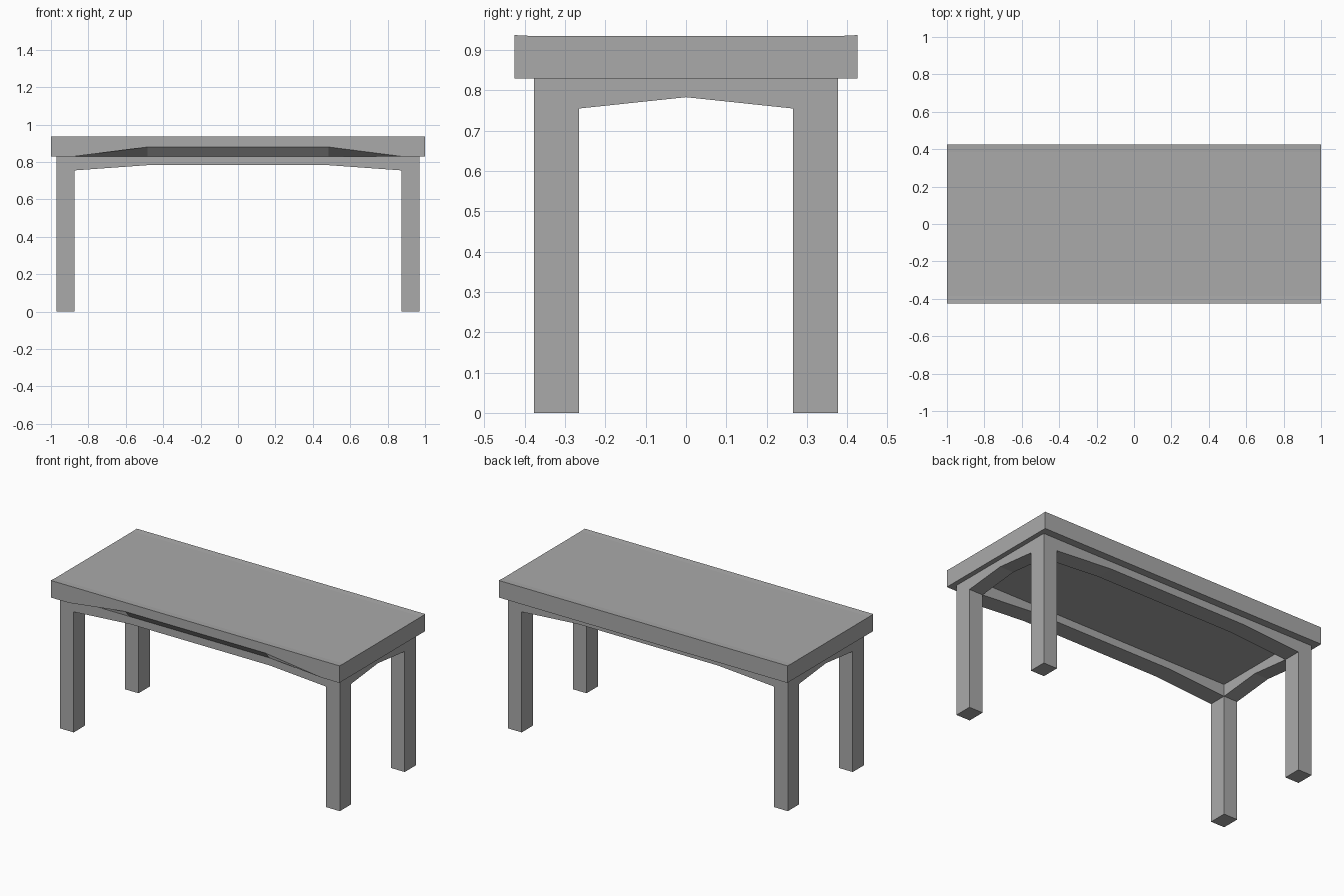
import bpy, bmesh

if "Cube" in bpy.data.objects:
    bpy.data.objects.remove(bpy.data.objects["Cube"], do_unlink=True)

# Plain grey finish
grey = bpy.data.materials.new("grey_finish")
grey.use_nodes = True
GREY = (0.40, 0.40, 0.40, 1)
grey.diffuse_color = GREY
grey.node_tree.nodes["Principled BSDF"].inputs["Base Color"].default_value = GREY


def loft(name, sections):
    """Skin a row of matching closed sections and cap both ends."""
    bm = bmesh.new()
    rings = [[bm.verts.new(p) for p in s] for s in sections]
    n = len(rings[0])
    for a, b in zip(rings, rings[1:]):
        for i in range(n):
            j = (i + 1) % n
            bm.faces.new((a[i], a[j], b[j], b[i]))
    bm.faces.new(rings[0])
    bm.faces.new(rings[-1])
    bmesh.ops.recalc_face_normals(bm, faces=bm.faces)
    mesh = bpy.data.meshes.new(name)
    bm.to_mesh(mesh)
    bm.free()
    mesh.materials.append(grey)
    obj = bpy.data.objects.new(name, mesh)
    bpy.context.collection.objects.link(obj)
    return obj


def box(name, x, y, z0, z1):
    return loft(name, [[(-x, -y, z), (x, -y, z), (x, y, z), (-x, y, z)]
                       for z in (z0, z1)])


TOP, JOIN = 0.937, 0.83          # top surface, underside of the slab
OUT_X, OUT_Y = 0.97, 0.377       # outer faces of the legs
IN_X, IN_Y = 0.875, 0.265        # inner faces of the legs
SPRING, CROWN, FLAT = 0.755, 0.783, 0.485   # apron arch
SLAB_Y, LIP = 0.425, 0.385


# Table top: faintly dished, with the front lower edge cut back in an arch
def slab_section(x, front_z):
    return [(x, y, z) for y, z in (
        (-SLAB_Y, front_z), (-SLAB_Y, TOP), (-LIP, TOP - 0.002),
        (LIP, TOP - 0.002), (SLAB_Y, TOP), (SLAB_Y, JOIN), (-OUT_Y, JOIN))]


loft("table_top", [slab_section(x, z) for x, z in (
    (-1, JOIN), (-IN_X, JOIN), (-FLAT, 0.88),
    (FLAT, 0.88), (IN_X, JOIN), (1, JOIN))])

# Legs and aprons: one block hollowed out and arched in both directions
frame = box("leg_frame", OUT_X, OUT_Y, 0, JOIN)
long_arch = [(-IN_X, -1), (-IN_X, SPRING), (-FLAT, CROWN),
             (FLAT, CROWN), (IN_X, SPRING), (IN_X, -1)]
short_arch = [(-IN_Y, -1), (-IN_Y, SPRING), (0, CROWN),
              (IN_Y, SPRING), (IN_Y, -1)]
cutters = [
    box("cavity_cutter", IN_X, IN_Y, -1, 1),
    loft("long_arch_cutter", [[(x, y, z) for x, z in long_arch] for y in (-1, 1)]),
    loft("short_arch_cutter", [[(x, y, z) for y, z in short_arch] for x in (-2, 2)]),
]
bpy.context.view_layer.objects.active = frame
for cutter in cutters:
    cutter.hide_render = True
    mod = frame.modifiers.new(cutter.name, "BOOLEAN")
    mod.operation, mod.solver, mod.object = "DIFFERENCE", "EXACT", cutter
    bpy.ops.object.modifier_apply(modifier=mod.name)
    bpy.data.objects.remove(cutter, do_unlink=True)
